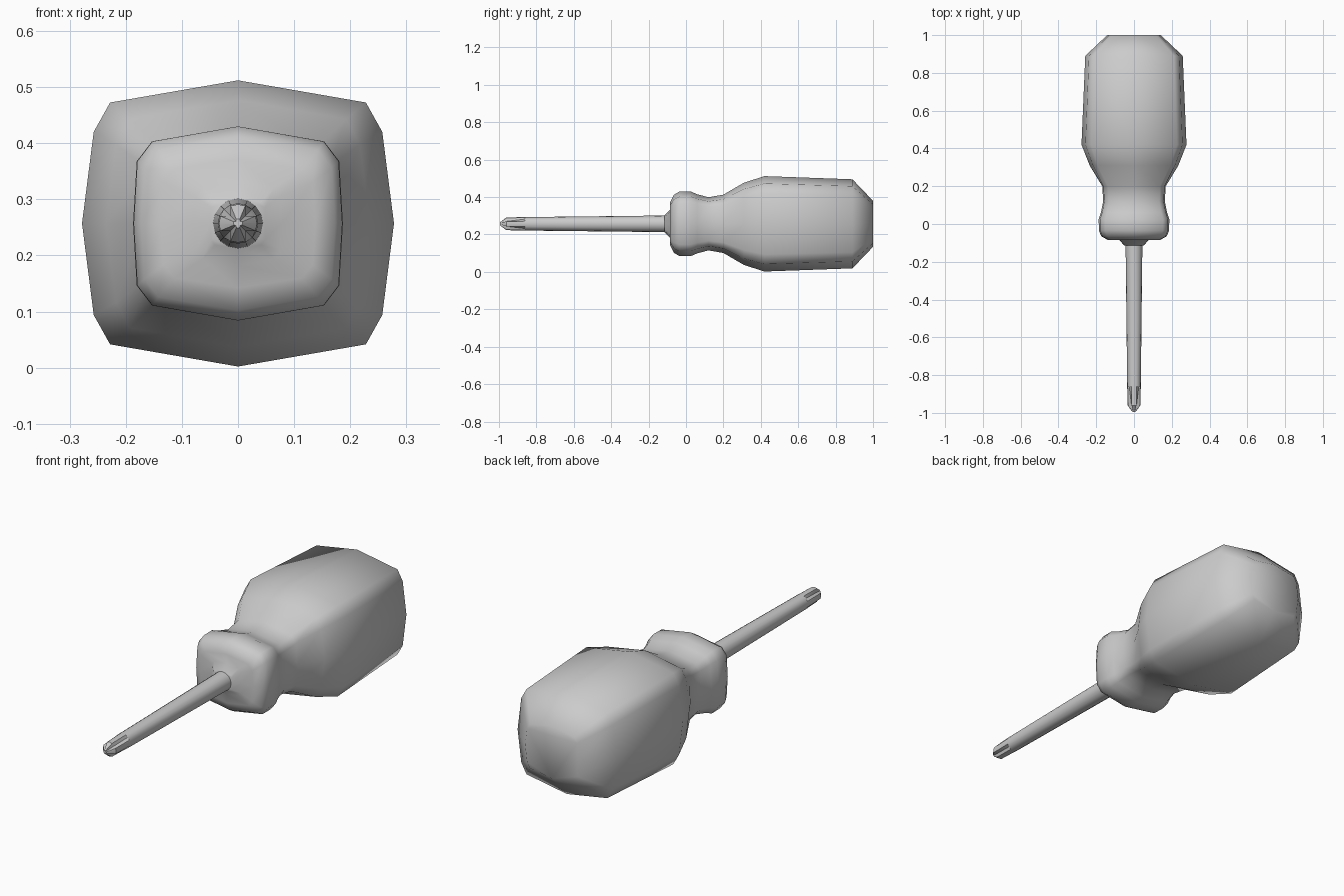
import bpy, bmesh, math

if "Cube" in bpy.data.objects:
    bpy.data.objects.remove(bpy.data.objects["Cube"])

CZ = 0.257  # height of the long axis


def loft(name, rings):
    """Skin a list of closed rings along y and cap both ends."""
    bm = bmesh.new()
    vr = [[bm.verts.new(p) for p in ring] for ring in rings]
    n = len(vr[0])
    for a, b in zip(vr, vr[1:]):
        for i in range(n):
            j = (i + 1) % n
            bm.faces.new((a[i], a[j], b[j], b[i]))
    bm.faces.new(vr[0])
    bm.faces.new(vr[-1])
    bmesh.ops.recalc_face_normals(bm, faces=bm.faces)
    me = bpy.data.meshes.new(name)
    bm.to_mesh(me)
    bm.free()
    ob = bpy.data.objects.new(name, me)
    bpy.context.collection.objects.link(ob)
    me.shade_smooth()
    return ob


def grip_ring(y, w, h, side=0.93):
    """Twelve-sided bulging rectangle with chamfered corners."""
    q = [(1, 0), (side, 0.64), (0.82, 0.845)]
    q += [(0, 1)] + [(-x, z) for x, z in q[:0:-1]]
    q += [(-x, -z) for x, z in q]
    return [(x * w, y, CZ + z * h) for x, z in q]


# Handle: y, half width, half height
grip = [(-0.115, 0.05, 0.045), (-0.085, 0.078, 0.075), (-0.085, 0.138, 0.115),
        (-0.065, 0.173, 0.155), (-0.035, 0.186, 0.173), (0.025, 0.187, 0.173),
        (0.06, 0.175, 0.158), (0.12, 0.163, 0.142), (0.2, 0.168, 0.156),
        (0.31, 0.235, 0.22), (0.42, 0.278, 0.255), (0.89, 0.258, 0.238),
        (1.0, 0.142, 0.123)]
loft("handle", [grip_ring(y, w, h, 0.965 if y < 0.25 else 0.925) for y, w, h in grip])


def shaft_ring(y, r, groove=1.0):
    """Round ring whose four diagonals may be pulled in as drive slots."""
    pts = []
    for i in range(16):
        a = math.tau * i / 16
        k = r * (groove if i % 4 == 2 else 1)
        pts.append((k * math.cos(a), y, CZ + k * math.sin(a)))
    return pts


# Tapered shaft with cross-slotted tip
shaft = loft("shaft", [shaft_ring(-0.06, 0.045), shaft_ring(-0.86, 0.036),
                       shaft_ring(-0.96, 0.034, 0.55), shaft_ring(-0.995, 0.008, 0.6)])
bpy.context.view_layer.objects.active = shaft
shaft.select_set(True)
bpy.ops.object.shade_smooth_by_angle(angle=math.radians(30))
